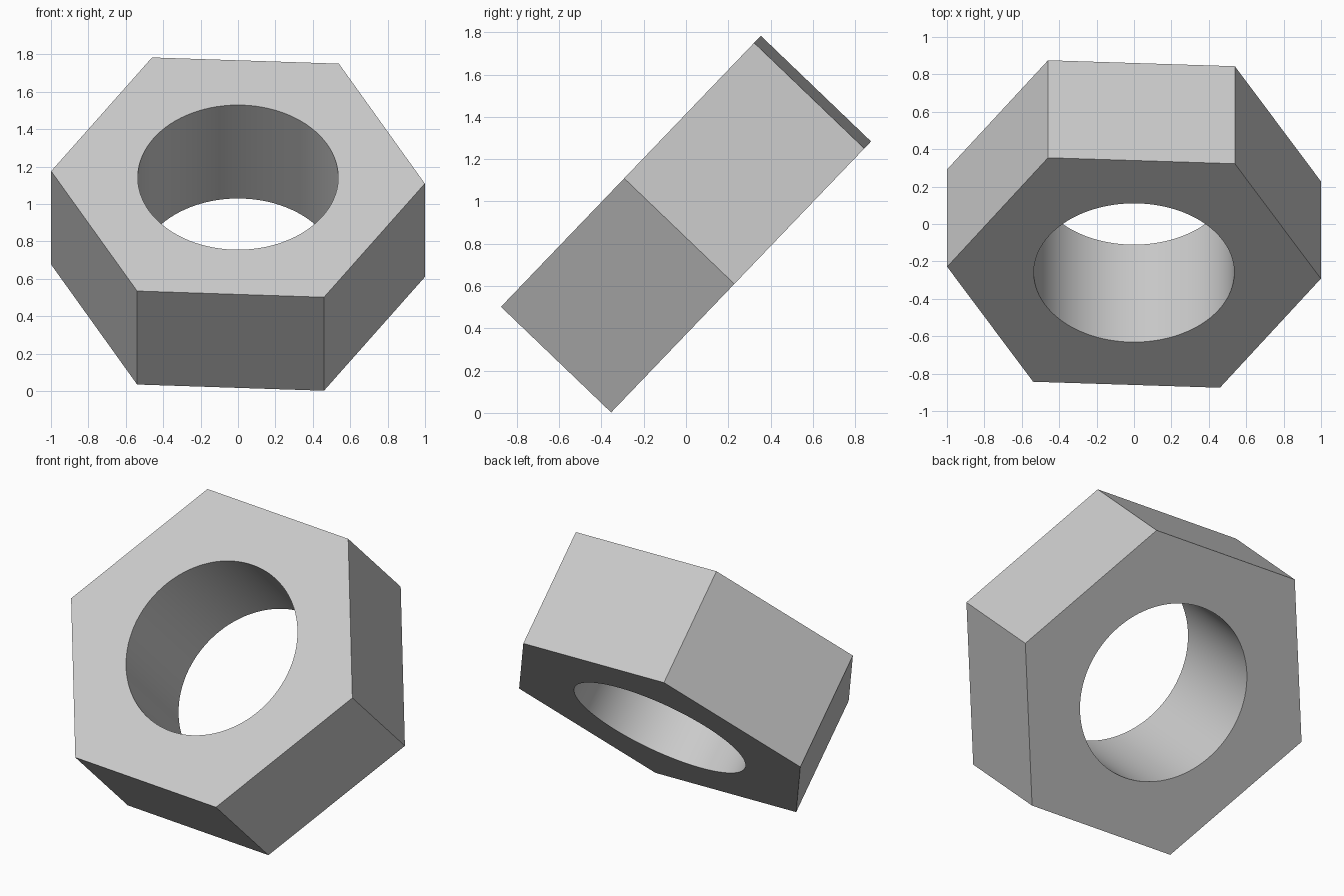
import bpy
import bmesh
from math import cos, sin, pi, radians
from mathutils import Vector, Matrix

SIDES = 6
ARC_STEPS = 16          # bore segments per hexagon side
OUTER_RADIUS = 1.0
BORE_RADIUS = 0.536
THICKNESS = 0.722
TWIST = radians(-2.64)  # turn about the nut's own axis
TILT = radians(46.2)    # lean of the axis toward the front
CENTRE = Vector((0, 0, 0.893))

default_cube = bpy.data.objects.get("Cube")
if default_cube:
    bpy.data.objects.remove(default_cube, do_unlink=True)


def make_material(name, rgb):
    mat = bpy.data.materials.new(name)
    mat.use_nodes = True
    colour = (*rgb, 1.0)
    mat.diffuse_color = colour
    mat.node_tree.nodes["Principled BSDF"].inputs["Base Color"].default_value = colour
    return mat


def ring(bm, radius, count):
    return [bm.verts.new((radius * cos(2 * pi * i / count),
                          radius * sin(2 * pi * i / count),
                          -THICKNESS / 2)) for i in range(count)]


# Flat hexagonal ring, one face per side
bm = bmesh.new()
corners = ring(bm, OUTER_RADIUS, SIDES)
bore = ring(bm, BORE_RADIUS, SIDES * ARC_STEPS)
for s in range(SIDES):
    arc = [bore[(s * ARC_STEPS + k) % len(bore)] for k in range(ARC_STEPS + 1)]
    bm.faces.new([corners[s], corners[(s + 1) % SIDES]] + arc[::-1])

# Extrude to full thickness, then pose
extruded = bmesh.ops.extrude_face_region(bm, geom=bm.faces[:], use_keep_orig=True)
top_verts = [g for g in extruded["geom"] if isinstance(g, bmesh.types.BMVert)]
bmesh.ops.translate(bm, verts=top_verts, vec=(0, 0, THICKNESS))
bmesh.ops.recalc_face_normals(bm, faces=bm.faces[:])
pose = (Matrix.Translation(CENTRE) @ Matrix.Rotation(TILT, 4, 'X')
        @ Matrix.Rotation(TWIST, 4, 'Z'))
bmesh.ops.transform(bm, matrix=pose, verts=bm.verts[:])

mesh = bpy.data.meshes.new("hex_nut")
bm.to_mesh(mesh)
bm.free()
mesh.materials.append(make_material("light_grey", (0.6, 0.6, 0.6)))
hex_nut = bpy.data.objects.new("hex_nut", mesh)
bpy.context.collection.objects.link(hex_nut)

# Smooth bore, sharp outer edges
bpy.ops.object.select_all(action='DESELECT')
hex_nut.select_set(True)
bpy.context.view_layer.objects.active = hex_nut
bpy.ops.object.shade_smooth_by_angle(angle=radians(30))
